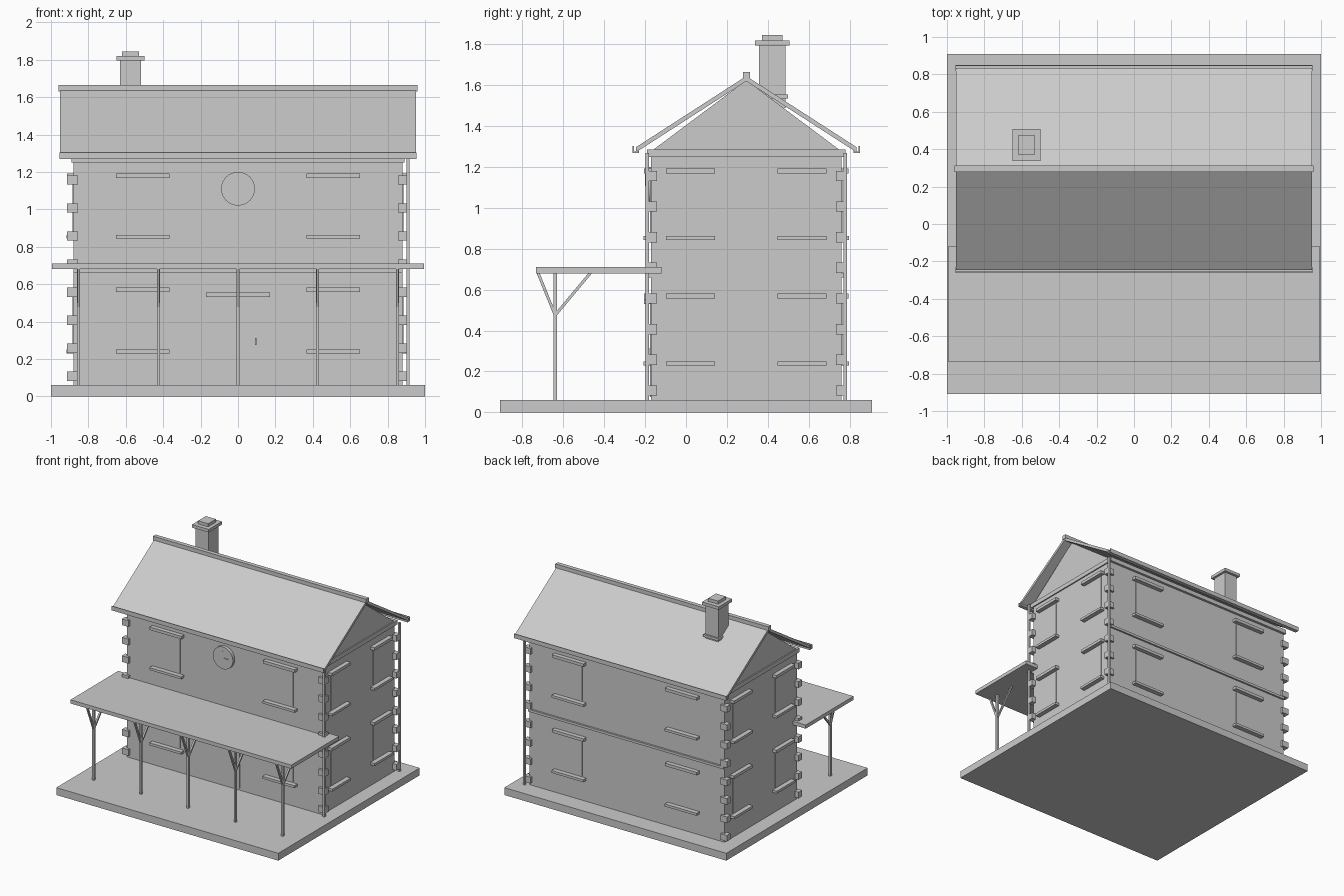
import bpy, bmesh, math
from mathutils import Vector

cube = bpy.data.objects.get("Cube")
if cube:
    bpy.data.objects.remove(cube, do_unlink=True)

grey = bpy.data.materials.new("plain_grey")
grey.use_nodes = True
grey.diffuse_color = (0.6, 0.6, 0.6, 1)
grey.node_tree.nodes["Principled BSDF"].inputs["Base Color"].default_value = (0.6, 0.6, 0.6, 1)


def finish(name, bm):
    mesh = bpy.data.meshes.new(name)
    bmesh.ops.recalc_face_normals(bm, faces=bm.faces)
    bm.to_mesh(mesh)
    bm.free()
    mesh.materials.append(grey)
    obj = bpy.data.objects.new(name, mesh)
    bpy.context.collection.objects.link(obj)
    return obj


def box(name, x, y, z):
    """Box from (min, max) ranges."""
    bm = bmesh.new()
    bmesh.ops.create_cube(bm, size=1)
    for v in bm.verts:
        v.co = [r[0] if c < 0 else r[1] for c, r in zip(v.co, (x, y, z))]
    return finish(name, bm)


def around(c, half):
    return (c - half, c + half)


def prism(name, outline, x):
    """Extrude a (y, z) outline along x."""
    bm = bmesh.new()
    face = bm.faces.new([bm.verts.new((x[0], y, z)) for y, z in outline])
    new = bmesh.ops.extrude_face_region(bm, geom=[face])["geom"]
    moved = [v for v in new if isinstance(v, bmesh.types.BMVert)]
    bmesh.ops.translate(bm, verts=moved, vec=(x[1] - x[0], 0, 0))
    return finish(name, bm)


MID, HX, HY = 0.295, 0.88, 0.465      # house centre in y, half sizes
FRONT, BACK = MID - HY, MID + HY

# Base and walls
box("base", (-1, 1), (-0.91, 0.91), (0, 0.06))
box("walls", (-HX, HX), (FRONT, BACK), (0.06, 1.25))
box("wall_plate", (-HX - 0.01, HX + 0.01), around(MID, HY + 0.02), (1.25, 1.285))
prism("gable", [(FRONT + 0.01, 1.285), (BACK - 0.01, 1.285), (MID, 1.625)], (-HX, HX))
for side, y in (("front", FRONT), ("back", BACK)):
    box(side + "_string_course", (-HX, HX), around(y, 0.015), (0.66, 0.68))

# Corner stones
for sx in (-1, 1):
    for sy in (-1, 1):
        for i in range(8):
            box("corner_stone", around(sx * 0.885, 0.029),
                around(MID + sy * (HY - 0.004), 0.023), around(0.107 + 0.15 * i, 0.025))

# Drain pipes on the left wall
for sy in (-1, 1):
    box("drain_pipe", (0.902, 0.917), around(MID + sy * 0.484, 0.009), (0.06, 1.27))


def opening(name, axis, side, wall, c, half, z, trim, sill=True):
    """Panel with lintel and sill on a wall; axis is the wall normal."""
    def part(label, h, zr, depth):
        along = around(c, h)
        out = tuple(sorted((wall - side * 0.01, wall + side * depth)))
        box(name + label, *((out, along) if axis == "x" else (along, out)), zr)
    part("_panel", half, z, 0.005)
    part("_lintel", trim, (z[1] + 0.008, z[1] + 0.032), 0.035)
    if sill:
        part("_sill", trim, (z[0] - 0.03, z[0] - 0.01), 0.038)


# Windows on all four sides
for z in ((0.26, 0.55), (0.873, 1.16)):
    for s in (-1, 1):
        for c in (-0.51, 0.51):
            opening("window", "y", s, MID + s * HY, c, 0.11, z, 0.143)
        for c in (0.022, 0.568):
            opening("side_window", "x", s, s * HX, c, 0.088, z, 0.12)

# Door and handle
opening("door", "y", -1, FRONT, 0, 0.137, (0.075, 0.523), 0.17, sill=False)
box("door_handle", around(0.096, 0.004), (FRONT - 0.02, FRONT), (0.275, 0.312))

# Clock
bm = bmesh.new()
bmesh.ops.create_cone(bm, cap_ends=True, segments=48, radius1=0.09, radius2=0.09, depth=0.03)
clock = finish("clock_face", bm)
clock.rotation_euler.x = math.pi / 2
clock.location = (0, FRONT - 0.01, 1.11)
box("minute_hand", around(0, 0.003), (FRONT - 0.03, FRONT - 0.02), (1.107, 1.165))
box("hour_hand", (0, 0.045), (FRONT - 0.03, FRONT - 0.02), (1.107, 1.113))

# Roof slopes, gutters and ridge
for s in (-1, 1):
    prism("roof_slope", [(MID, 1.645), (MID + s * 0.54, 1.297),
                         (MID + s * 0.54, 1.272), (MID, 1.62)], (-0.953, 0.953))
    y = MID + s * 0.54
    prism("gutter", [(y - 0.016, 1.268), (y + 0.016, 1.268), (y + 0.016, 1.303),
                     (y + 0.010, 1.303), (y + 0.010, 1.275), (y - 0.010, 1.275),
                     (y - 0.010, 1.303), (y - 0.016, 1.303)], (-0.955, 0.955))
box("ridge", (-0.96, 0.96), around(MID, 0.017), (1.63, 1.665))

# Chimney
for name, hx, hy, z in (("shaft", 0.057, 0.065, (1.49, 1.8)), ("flashing", 0.07, 0.078, (1.535, 1.555)),
                        ("cap", 0.075, 0.085, (1.795, 1.82)), ("top", 0.045, 0.05, (1.82, 1.845))):
    box("chimney_" + name, around(-0.575, hx), around(0.422, hy), z)


def strut(name, x, a, b, w):
    """Square bar between two (y, z) points."""
    a, b = Vector(a), Vector(b)
    d = (b - a).normalized() * w
    n = Vector((-d.y, d.x))
    prism(name, [a + n, b + n, b - n, a - n], around(x, w))


# Porch roof, posts and braces
box("porch_roof", (-0.995, 0.995), (-0.735, -0.12), (0.68, 0.71))
for i in range(-2, 3):
    x = i * 0.426
    box("porch_post", around(x, 0.008), around(-0.64, 0.009), (0.06, 0.685))
    strut("front_brace", x, (-0.64, 0.475), (-0.725, 0.685), 0.007)
    strut("back_brace", x, (-0.64, 0.475), (-0.465, 0.685), 0.007)
